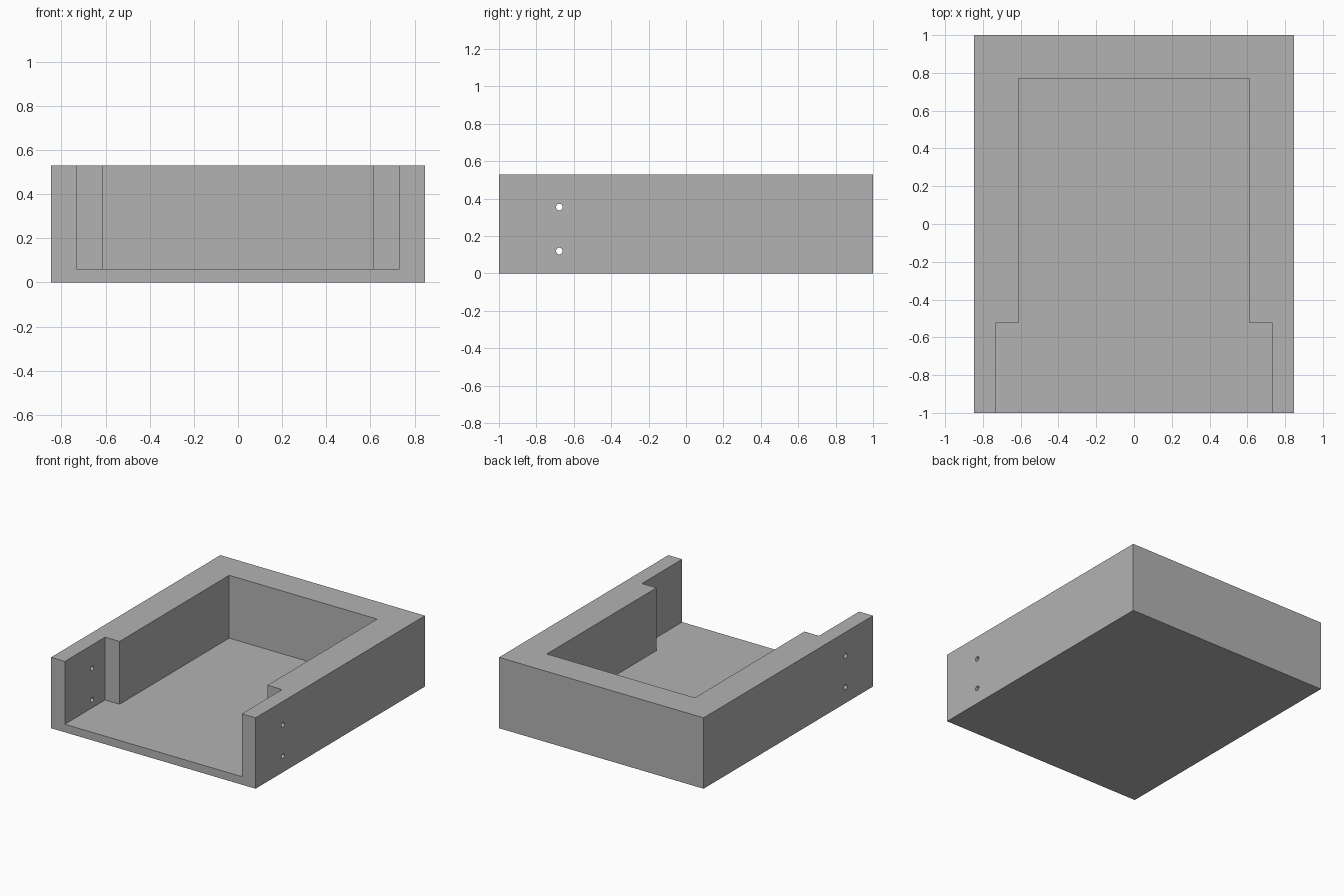
import bpy
import bmesh
from math import pi
from mathutils import Matrix

default_cube = bpy.data.objects.get("Cube")
if default_cube:
    bpy.data.objects.remove(default_cube, do_unlink=True)

HALF_W, HALF_L, HEIGHT, FLOOR = 0.846, 1.0, 0.53, 0.06

grey = bpy.data.materials.new("plain grey")
grey.use_nodes = True
grey.diffuse_color = (0.45, 0.45, 0.45, 1)
grey.node_tree.nodes["Principled BSDF"].inputs["Base Color"].default_value = grey.diffuse_color


def make_object(name, bm):
    bmesh.ops.recalc_face_normals(bm, faces=bm.faces)
    mesh = bpy.data.meshes.new(name)
    bm.to_mesh(mesh)
    bm.free()
    mesh.materials.append(grey)
    obj = bpy.data.objects.new(name, mesh)
    bpy.context.collection.objects.link(obj)
    return obj


def prism(name, outline, bottom, top):
    """Extrude a plan outline upward."""
    bm = bmesh.new()
    face = bm.faces.new([bm.verts.new((x, y, bottom)) for x, y in outline])
    extruded = bmesh.ops.extrude_face_region(bm, geom=[face])["geom"]
    bmesh.ops.translate(bm, vec=(0, 0, top - bottom),
                        verts=[g for g in extruded if isinstance(g, bmesh.types.BMVert)])
    return make_object(name, bm)


def mirrored(half):
    """Complete a right-hand outline with its reflection."""
    return half + [(-x, y) for x, y in reversed(half)]


def cut(target, cutter):
    cutter.hide_render = True
    mod = target.modifiers.new("cut", "BOOLEAN")
    mod.operation = "DIFFERENCE"
    mod.solver = "EXACT"
    mod.object = cutter
    bpy.context.view_layer.objects.active = target
    bpy.ops.object.modifier_apply(modifier=mod.name)
    bpy.data.objects.remove(cutter, do_unlink=True)


# Solid block
tray = prism("open_front_tray", mirrored([(HALF_W, -HALF_L), (HALF_W, HALF_L)]), 0, HEIGHT)

# Cavity, wider at the open front
cavity = mirrored([(0.732, -1.2), (0.732, -0.525), (0.612, -0.525), (0.612, 0.77)])
cut(tray, prism("cavity_cutter", cavity, FLOOR, HEIGHT + 0.2))

# Paired pin holes through both side walls
for z in (0.12, 0.355):
    bm = bmesh.new()
    bmesh.ops.create_cone(bm, cap_ends=True, segments=16, radius1=0.018, radius2=0.018,
                          depth=2, matrix=Matrix.Translation((0, -0.677, z))
                          @ Matrix.Rotation(pi / 2, 4, "Y"))
    cut(tray, make_object("pin_hole_cutter", bm))
